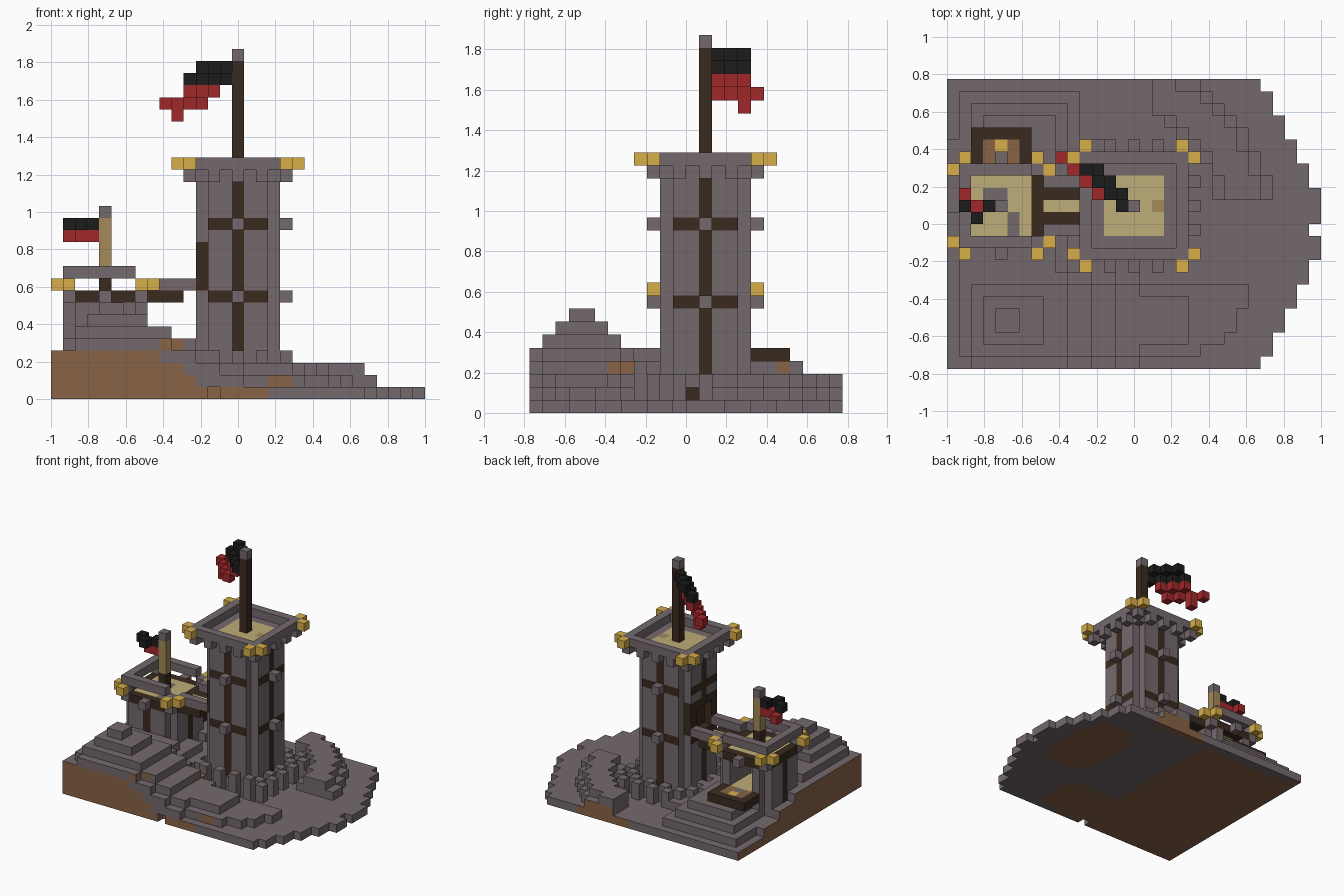
import bpy
import math

UNIT = 2 / 31          # edge of one block
NX, NY = 31, 24        # blocks along x and y

if "Cube" in bpy.data.objects:
    bpy.data.objects.remove(bpy.data.objects["Cube"])


def linear(c):
    c /= 255
    return c / 12.92 if c < 0.04 else ((c + 0.055) / 1.055) ** 2.4


def material(name, *rgb):
    mat = bpy.data.materials.new(name)
    colour = [linear(c) for c in rgb] + [1]
    mat.diffuse_color = colour
    mat.use_nodes = True
    bsdf = mat.node_tree.nodes["Principled BSDF"]
    bsdf.inputs["Base Color"].default_value = colour
    bsdf.inputs["Roughness"].default_value = 0.9
    return mat


STONE = material("stone grey", 116, 105, 109)
EARTH = material("earth brown", 136, 99, 71)
WOOD = material("dark wood", 58, 42, 31)
POLE = material("pale wood", 163, 138, 91)
FLOOR = material("floor tan", 189, 173, 119)
GOLD = material("gold", 214, 174, 72)
BLACK = material("flag black", 28, 28, 28)
RED = material("flag red", 161, 40, 42)

SIDES = [(1, 0, 0), (-1, 0, 0), (0, 1, 0), (0, -1, 0), (0, 0, 1), (0, 0, -1)]


def build(name, cells, cap=None, flanks=None):
    """Make one object from a map of block -> material, outer faces only.

    cap recolours top faces; flanks maps a block to the axis whose faces stay stone."""
    verts, faces, picks, mats = {}, [], [], []
    for cell, mat in cells.items():
        for side in SIDES:
            if tuple(a + b for a, b in zip(cell, side)) in cells:
                continue
            axis = [abs(s) for s in side].index(1)
            u, v = (axis + 1) % 3, (axis + 2) % 3
            loop = []
            for a, b in ((0, 0), (1, 0), (1, 1), (0, 1)):
                p = list(cell)
                p[axis] += side[axis] > 0
                p[u] += a
                p[v] += b
                loop.append(verts.setdefault(tuple(p), len(verts)))
            faces.append(loop if side[axis] > 0 else loop[::-1])
            shown = cap if cap and side[2] > 0 else mat
            if flanks and flanks.get(cell) == axis:
                shown = STONE
            if shown not in mats:
                mats.append(shown)
            picks.append(mats.index(shown))
    points = [((i - NX / 2) * UNIT, (j - NY / 2) * UNIT, k * UNIT) for i, j, k in verts]
    mesh = bpy.data.meshes.new(name)
    mesh.from_pydata(points, [], faces)
    for mat in mats:
        mesh.materials.append(mat)
    mesh.polygons.foreach_set("material_index", picks)
    obj = bpy.data.objects.new(name, mesh)
    bpy.context.collection.objects.link(obj)


def box(i, j, k, mat):
    """Blocks of one material filling three half-open ranges."""
    return {(a, b, c): mat for a in range(*i) for b in range(*j) for c in range(*k)}


def around(reach):
    return range(-reach, reach + 1)


# Rocky ground: half-round plate with stepped hills
def plate_edge(j):
    return 30 if j == 11 else 31 - int(abs(j - 11.5) / 2 - 0.3) if abs(j - 11.5) > 2.6 else 31


def ground_height(i, j):
    h = max(1, int(4 - max((i - 9) / 1.5, (j - 12) / 3, 0)))
    dx = 4 - i if i < 4 else (i - 4) // 2
    dy = 3 - j if j < 3 else max(0, j - 4)
    h = max(h, 8 - max(dx, dy) - min(dx, dy) // 3 if j < 10 else 0)
    if 1 <= i <= 8 and 6 < j < 10:                         # shelf before the small tower
        h = max(h, 5)
    if 1 <= i <= 10 and 14 < j < 23:                       # back steps
        h = max(h, min(4, 24 - j, i + 1, 12 - i))
    r = math.hypot(i - 13, j - 12)
    if i > 16 and j > 13:                                  # back ridge
        h = max(h, 3 if 9.8 < r < 12.4 else 2 if 9 < r < 13.4 else 1)
    if 20 < i < 25 and 0 < j < 7:                          # front ridge
        h = max(h, 2 if 9.5 < r < 13.5 else 1)
    if 13 <= i <= 20 and 1 <= j <= 6:                      # front slabs
        h = max(h, 3 if 14 <= i <= 19 and 2 <= j <= 5 else 2)
    ring = max(abs(i - 15), abs(j - 13))                   # stones round the keep
    if ring == 4:
        h = max(h, 3 if (i + j) % 2 else 2)
    if ring == 5 and i > 11 and (i + j) % 2:
        h = max(h, 4 if j < 9 else 3)
    return h


def is_earth(i, j, k):
    cliff = (i == 0 and k < 4) or (j == 0 and k < 3.7 - 0.75 * max(0, i - 8))
    front = j == 0 and k == 0 and 14 <= i < 18
    back = j == 23 and 15 <= i < 22 and k < 2
    blob = math.hypot((i - 24) / 4, (j - 14) / 6) < 1
    under = k == 0 and 0 < j < 23 and (i < 14 or i < 21 and j < 7 or blob)
    patch = (j < 5 and (i in (18, 19) and k == 1 or i in (9, 10) and k == 4)
             or j in (6, 7) and i in range(8, 14) and k == 3
             or j == 19 and i in range(5, 10) and k == 3)
    return cliff or front or back or under or patch


ground, ground_flanks = {}, {}
for j in range(NY):
    for i in range(plate_edge(j)):
        for k in range(ground_height(i, j)):
            ground[i, j, k] = EARTH if is_earth(i, j, k) else STONE
            if i == 0 and j > 0:
                ground_flanks[i, j, k] = 1
            elif i > 0 and j in (0, 1, 2, 3, 4, 23):
                ground_flanks[i, j, k] = 0
del ground[13, 0, 0]
ground[19, 12, 1] = WOOD
build("rocky_ground", ground, cap=STONE, flanks=ground_flanks)


# Timbered tower body with notched corners, shared by both towers
def tower(ci, cj, top, beams, skip):
    cells, flanks = {}, {}
    for dx in around(3):
        for dy in around(3):
            far, near = max(abs(dx), abs(dy)), min(abs(dx), abs(dy))
            for k in range(1, top):
                if near == 3 and k < top - 1 or skip(dx, dy, k):
                    continue
                cell = (ci + dx, cj + dy, k)
                timber = far == 3 and (near == 0 or k in beams and near < 3)
                deck = k == top - 1 and far < 3
                cells[cell] = FLOOR if deck else WOOD if timber else STONE
                if timber:
                    flanks[cell] = 1 if abs(dx) == 3 else 0
    return cells, flanks


def knobs(ci, cj, levels, sides):
    return {(ci + 4 * dx, cj + 4 * dy, k): STONE for k in levels for dx, dy in sides}


def corner_studs(ci, cj, reach, k):
    return {(ci + sx * a, cj + sy * b, k): GOLD for sx in (-1, 1) for sy in (-1, 1)
            for a, b in ((reach, reach + 1), (reach + 1, reach))}


# Tall keep with a doorway on its -x side
keep, keep_flanks = tower(15, 13, 19, (8, 14),
                          lambda dx, dy, k: dx == -3 and abs(dy) < 2 and 9 <= k < 12)
for dy in around(2):
    for k in range(9, 13):
        for dx in (-3, -2):
            cell = (15 + dx, 13 + dy, k)
            if cell in keep:
                keep[cell] = WOOD
                keep_flanks.pop(cell, None)
for n in around(3):                                        # stone course under the rim
    for side in (-3, 3):
        keep[15 + n, 13 + side, 18] = keep[15 + side, 13 + n, 18] = STONE
keep[17, 13, 18] = POLE
build("keep_tower", keep, flanks=keep_flanks)
build("keep_knobs", knobs(15, 13, (8, 14), [(0, -1), (0, 1), (1, 0)]))

# Keep parapet: solid rim over spaced corbels
rim = {}
for dx in around(4):
    for dy in around(4):
        if max(abs(dx), abs(dy)) == 4:
            rim[15 + dx, 13 + dy, 19] = STONE
            if dx % 2 == 0 and dy % 2 == 0:
                rim[15 + dx, 13 + dy, 18] = STONE
build("keep_parapet", rim)
build("keep_corner_studs", corner_studs(15, 13, 4, 19))

# Keep flagpole and its diagonal flag
build("keep_flagpole", {**box((15, 16), (13, 14), (19, 28), WOOD), (15, 13, 28): STONE})
flag = {}
for n in range(4):
    flag[14 - n, 13 + n, 26] = BLACK
    flag[12 - n, 14 + n, 24] = RED
for n in range(3):
    flag[14 - n, 14 + n, 27] = BLACK
    flag[13 - n, 14 + n, 25] = RED
flag[10, 16, 23] = RED
build("keep_flag", flag)

# Small tower with an open room at the back
small, small_flanks = tower(4, 13, 9, (8,),
                            lambda dx, dy, k: dy >= 0 and abs(dx) < 2 and 5 <= k < 8)
for cell in small:
    if cell[2] == 4 and cell[1] > 12 and abs(cell[0] - 4) < 2:
        small[cell] = FLOOR
for cell in ((3, 14, 8), (4, 14, 8), (3, 13, 8), (5, 11, 8), (5, 12, 8)):
    small[cell] = STONE
build("small_tower", small, flanks=small_flanks)
build("small_tower_knobs", knobs(4, 13, (8,), [(0, -1), (0, 1)]))

# Raised railing on corner posts, open towards the bridge
rail = {(4 + dx, 13 + dy, 10): STONE for dx in around(3) for dy in around(3)
        if max(abs(dx), abs(dy)) == 3 and dx < 3}
for dx in (-3, 3):
    for dy in (-3, 3):
        rail[4 + dx, 13 + dy, 9] = STONE
build("small_tower_railing", rail)
build("small_tower_corner_studs", corner_studs(4, 13, 3, 9))

# Small flagpole and flag
build("small_flagpole", {**box((4, 5), (13, 14), (9, 11), WOOD),
                         **box((4, 5), (13, 14), (11, 15), POLE), (4, 13, 15): STONE})
build("small_flag", {(3, 13, 14): BLACK, (2, 12, 14): BLACK, (1, 13, 14): BLACK,
                     (3, 13, 13): RED, (2, 13, 13): RED, (1, 14, 13): RED})

# Bridge between the towers
build("bridge_deck", {**box((8, 11), (11, 16), (8, 9), WOOD),
                      **box((8, 11), (13, 14), (8, 9), FLOOR)})
for name, j in (("bridge_wall_front", 11), ("bridge_wall_back", 15)):
    build(name, box((8, 12), (j, j + 1), (9, 10), STONE))

# Timber porch behind the small tower
porch = {**box((2, 7), (17, 20), (4, 5), WOOD), **box((3, 6), (17, 19), (4, 5), EARTH)}
porch[4, 18, 4] = GOLD
porch[4, 17, 4] = STONE
build("back_porch", porch)
